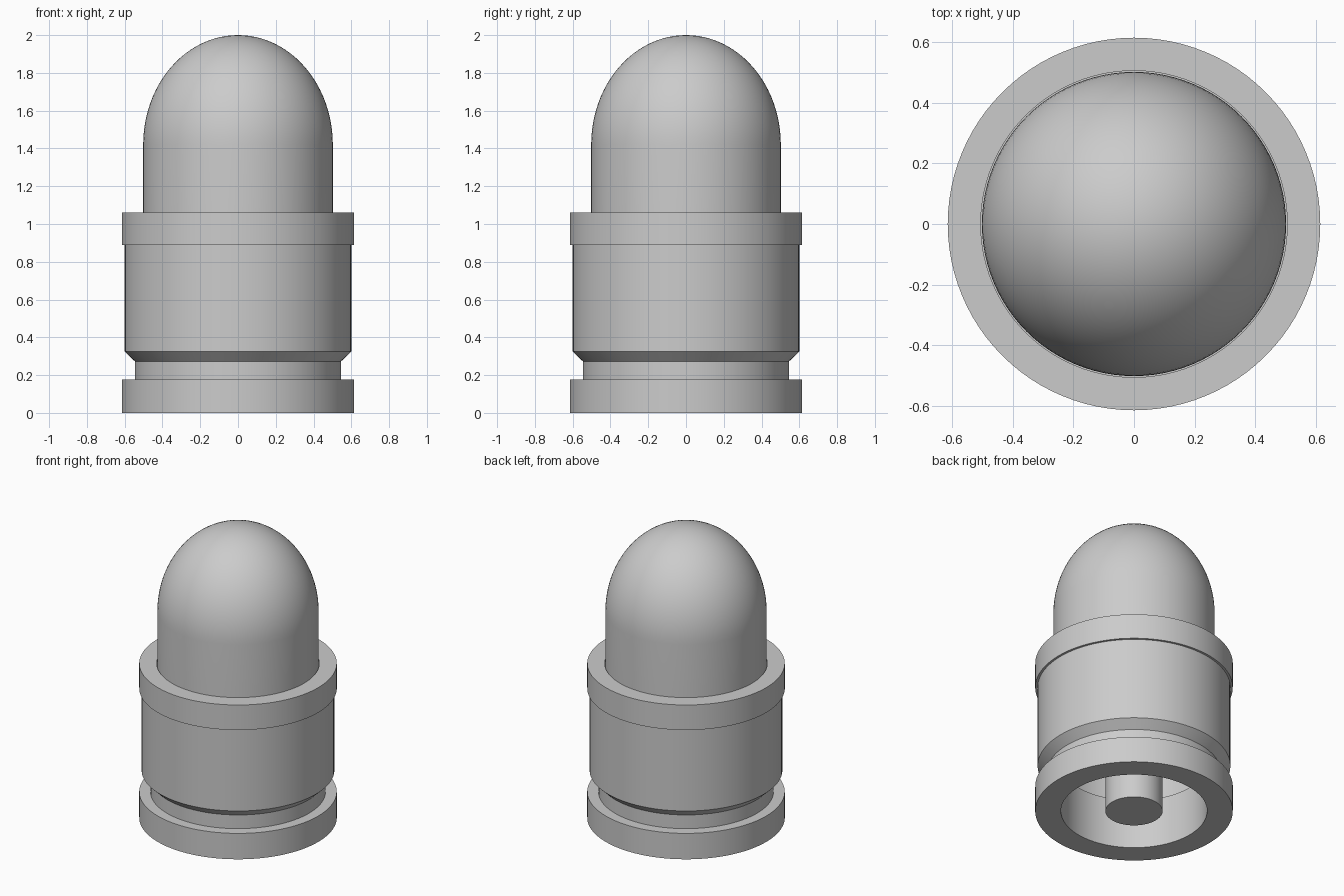
import bpy, bmesh, math

if "Cube" in bpy.data.objects:
    bpy.data.objects.remove(bpy.data.objects["Cube"])

SEGMENTS = 96

grey = bpy.data.materials.new("plain grey")
grey.diffuse_color = (0.6, 0.6, 0.6, 1)
grey.use_nodes = True
grey.node_tree.nodes["Principled BSDF"].inputs["Base Color"].default_value = grey.diffuse_color


def lathe(name, profile, closed):
    """Spin an (r, z) profile around z; closed profiles make ring solids."""
    bm = bmesh.new()
    verts = [bm.verts.new((r, 0, z)) for r, z in profile]
    edges = [bm.edges.new(pair) for pair in zip(verts, verts[1:])]
    if closed:
        edges.append(bm.edges.new((verts[-1], verts[0])))
    bmesh.ops.spin(bm, geom=verts + edges, cent=(0, 0, 0), axis=(0, 0, 1),
                   angle=math.tau, steps=SEGMENTS, use_duplicate=False)
    bmesh.ops.remove_doubles(bm, verts=bm.verts, dist=0.0001)
    bmesh.ops.recalc_face_normals(bm, faces=bm.faces)
    mesh = bpy.data.meshes.new(name)
    bm.to_mesh(mesh)
    bm.free()
    mesh.materials.append(grey)
    obj = bpy.data.objects.new(name, mesh)
    bpy.context.collection.objects.link(obj)
    bpy.context.view_layer.objects.active = obj
    obj.select_set(True)
    bpy.ops.object.shade_smooth_by_angle(angle=math.radians(30))
    obj.select_set(False)
    return obj


# Hollow casing: base rim, groove, chamfer, body and collar outside, stepped bore inside
lathe("casing", [
    (0.455, 0), (0.615, 0), (0.615, 0.178), (0.545, 0.178), (0.545, 0.272),
    (0.60, 0.325), (0.60, 0.888), (0.615, 0.888), (0.615, 1.06),
    (0.506, 1.06), (0.506, 0.34), (0.455, 0.34)], True)

# Round-nosed tip: straight sides and a slightly tall dome
dome = [(0.502 * math.cos(a), 1.42 + 0.58 * math.sin(a))
        for a in (math.pi / 2 * i / 24 for i in range(24))]
lathe("rounded_tip", [(0, 0.89), (0.502, 0.89)] + dome + [(0, 2.0)], False)

# Central post inside the base, flush with the bottom
lathe("center_post", [(0, 0), (0.178, 0), (0.178, 0.90), (0, 0.90)], False)
